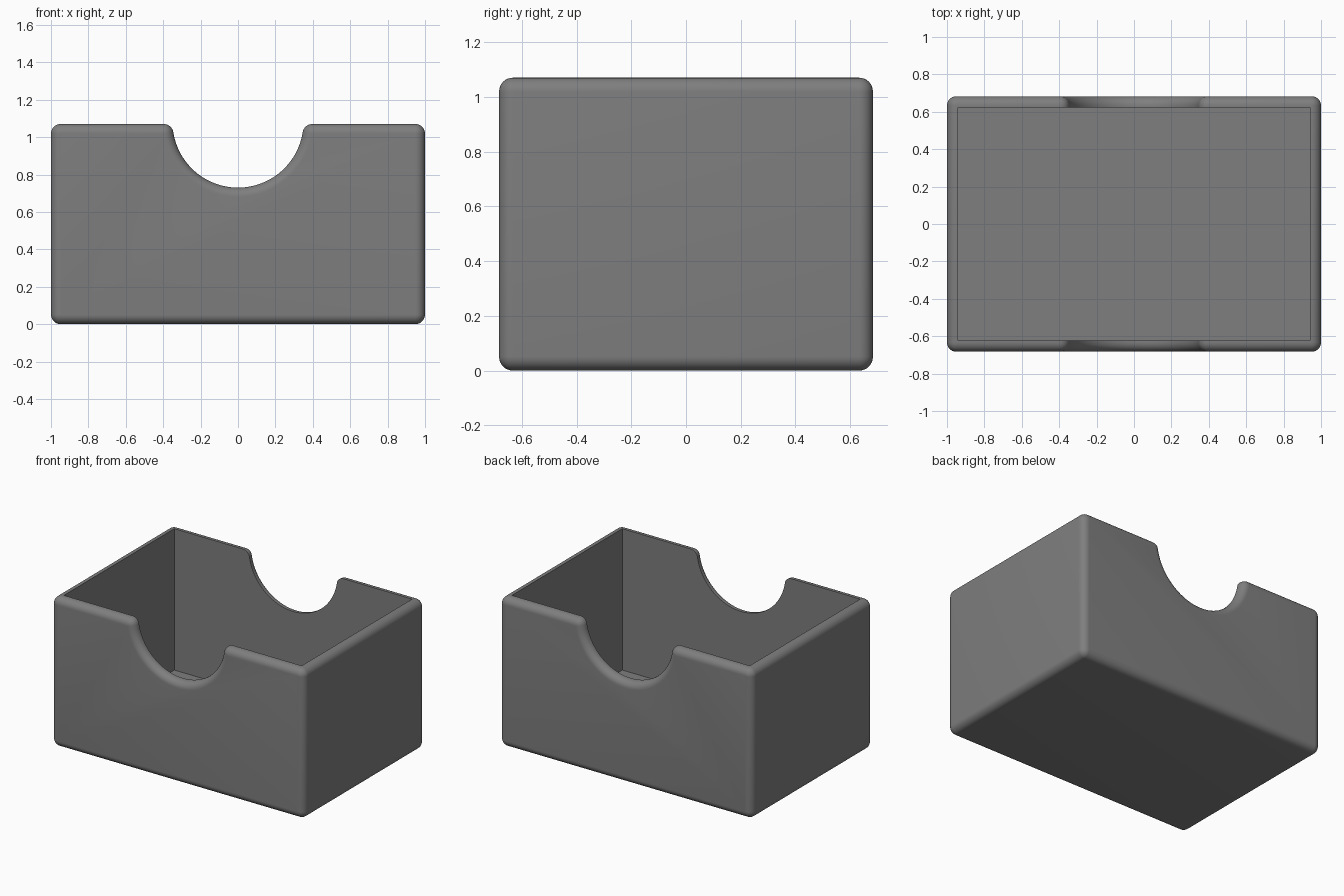
import bpy, bmesh
from math import sin, cos, pi, sqrt, atan2

WIDTH, DEPTH, HEIGHT = 1.0, 0.683, 1.07      # half width, half depth, full height
ROUND, EDGE = 0.052, 0.05                    # corner radius, rounding of the front and back rims
WALL, FLOOR = 0.06, 0.06
NOTCH_R, NOTCH_Z = 0.35, 1.08
STEPS = 8

cube = bpy.data.objects.get("Cube")
if cube:
    bpy.data.objects.remove(cube, do_unlink=True)

# Material
grey = bpy.data.materials.new("grey plastic")
grey.use_nodes = True
colour = (0.21, 0.21, 0.21, 1)
grey.diffuse_color = colour
grey.node_tree.nodes["Principled BSDF"].inputs["Base Color"].default_value = colour


def arc(cx, cz, radius, start, end, steps):
    angles = [start + (end - start) * i / steps for i in range(steps + 1)]
    return [(cx + radius * cos(a), cz + radius * sin(a)) for a in angles]


def outline(inset):
    """Front outline with thumb notch, shrunk by the inset."""
    r = ROUND - inset
    cx, top = WIDTH - ROUND, HEIGHT - ROUND
    lip_x = sqrt((NOTCH_R + ROUND) ** 2 - (top - NOTCH_Z) ** 2)
    tilt = atan2(top - NOTCH_Z, lip_x)
    half = arc(cx, ROUND, r, -pi / 2, 0, STEPS)
    half += arc(cx, top, r, 0, pi / 2, STEPS)
    half += arc(lip_x, top, r, pi / 2, pi + tilt, STEPS)
    half += arc(0, NOTCH_Z, NOTCH_R + inset, tilt, -pi / 2, 24)[1:]
    return half + [(-x, z) for x, z in reversed(half[:-1])]


def make_object(name, bm):
    bmesh.ops.recalc_face_normals(bm, faces=bm.faces)
    mesh = bpy.data.meshes.new(name)
    bm.to_mesh(mesh)
    bm.free()
    obj = bpy.data.objects.new(name, mesh)
    bpy.context.collection.objects.link(obj)
    mesh.materials.append(grey)
    return obj


# Rounded body, lofted from front to back
bm = bmesh.new()
turns = [pi / 2 * i / STEPS for i in range(STEPS + 1)]
front = [(EDGE * (1 - sin(t)), -DEPTH + EDGE * (1 - cos(t))) for t in turns]
sections = front + [(inset, -y) for inset, y in reversed(front)]
rings = [[bm.verts.new((x, y, z)) for x, z in outline(inset)] for inset, y in sections]
for a, b in zip(rings, rings[1:]):
    for i in range(len(a)):
        j = (i + 1) % len(a)
        bm.faces.new((a[i], a[j], b[j], b[i]))
bm.faces.new(rings[0])
bm.faces.new(rings[-1])
box = make_object("card_box", bm)

# Cavity cutter
bm = bmesh.new()
bmesh.ops.create_cube(bm, size=2)
for v in bm.verts:
    v.co.x *= WIDTH - WALL
    v.co.y *= DEPTH - WALL
    v.co.z = FLOOR if v.co.z < 0 else HEIGHT + 0.2
cutter = make_object("cavity_cutter", bm)
cutter.hide_render = True
cutter.hide_set(True)

hollow = box.modifiers.new("cavity", 'BOOLEAN')
hollow.operation = 'DIFFERENCE'
hollow.solver = 'EXACT'
hollow.object = cutter

# Apply the cut and smooth the rounded edges
bpy.ops.object.select_all(action='DESELECT')
box.select_set(True)
bpy.context.view_layer.objects.active = box
bpy.ops.object.modifier_apply(modifier=hollow.name)
bpy.data.objects.remove(cutter, do_unlink=True)
bpy.ops.object.shade_smooth_by_angle(angle=pi / 6)
